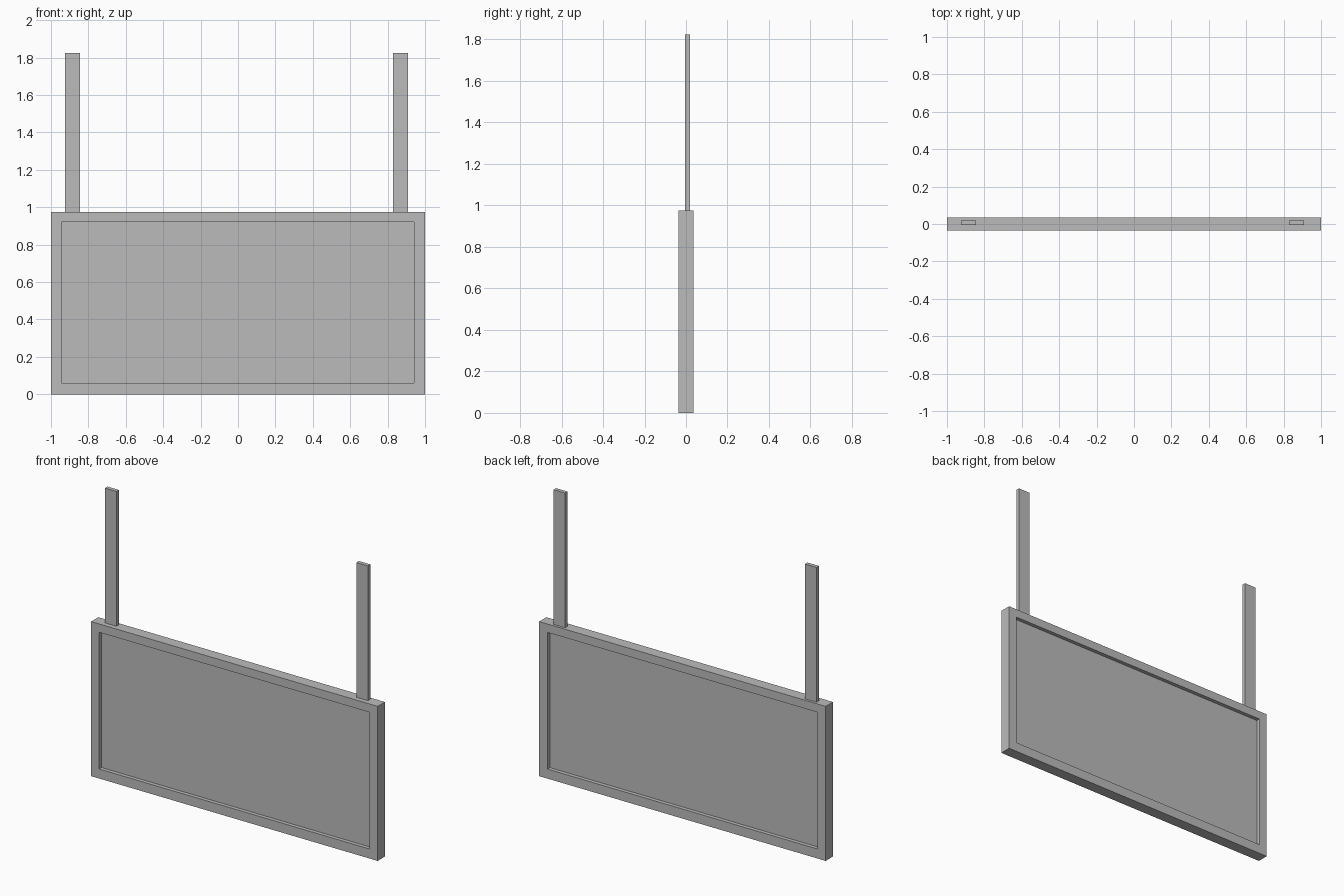
import bpy
import bmesh

cube = bpy.data.objects.get("Cube")
if cube:
    bpy.data.objects.remove(cube, do_unlink=True)

# Single plain grey finish
grey = bpy.data.materials.new("plain_grey")
grey.use_nodes = True
GREY = (0.5, 0.5, 0.5, 1)
grey.diffuse_color = GREY
grey.node_tree.nodes["Principled BSDF"].inputs["Base Color"].default_value = GREY


def box(name, x, y, z):
    """Flat-shaded box spanning the given (low, high) ranges."""
    bm = bmesh.new()
    bmesh.ops.create_cube(bm, size=1)
    for v in bm.verts:
        v.co = [r[0] if c < 0 else r[1] for c, r in zip(v.co, (x, y, z))]
    mesh = bpy.data.meshes.new(name)
    bm.to_mesh(mesh)
    bm.free()
    mesh.materials.append(grey)
    obj = bpy.data.objects.new(name, mesh)
    bpy.context.collection.objects.link(obj)
    return obj


HEIGHT = 0.975
DEPTH = 0.036
RECESS = 0.024
INNER_X = (-0.944, 0.942)
INNER_Z = (0.06, 0.922)

# Sign board: one block with its front and back panels inset and sunk
board = box("sign_board", (-1, 1), (-DEPTH, DEPTH), (0, HEIGHT))
bm = bmesh.new()
bm.from_mesh(board.data)
bm.normal_update()
for face in [f for f in bm.faces if abs(f.normal.y) > 0.9]:
    side = 1 if face.normal.y > 0 else -1
    # Rim face inset, then fitted to the opening
    bmesh.ops.inset_individual(bm, faces=[face], thickness=0.05)
    for v in face.verts:
        v.co.x = INNER_X[v.co.x > 0]
        v.co.z = INNER_Z[v.co.z > HEIGHT / 2]
    # Second ring forms the walls of the recess
    panel = bmesh.ops.extrude_discrete_faces(bm, faces=[face])["faces"][0]
    for v in panel.verts:
        v.co.y -= side * RECESS
bmesh.ops.recalc_face_normals(bm, faces=bm.faces)
bm.to_mesh(board.data)
bm.free()

# Two flat hanger bars standing on the top edge
for name, x in (("right_hanger", -0.885), ("left_hanger", 0.87)):
    box(name, (x - 0.04, x + 0.04), (-0.005, 0.02), (HEIGHT, 1.825))
